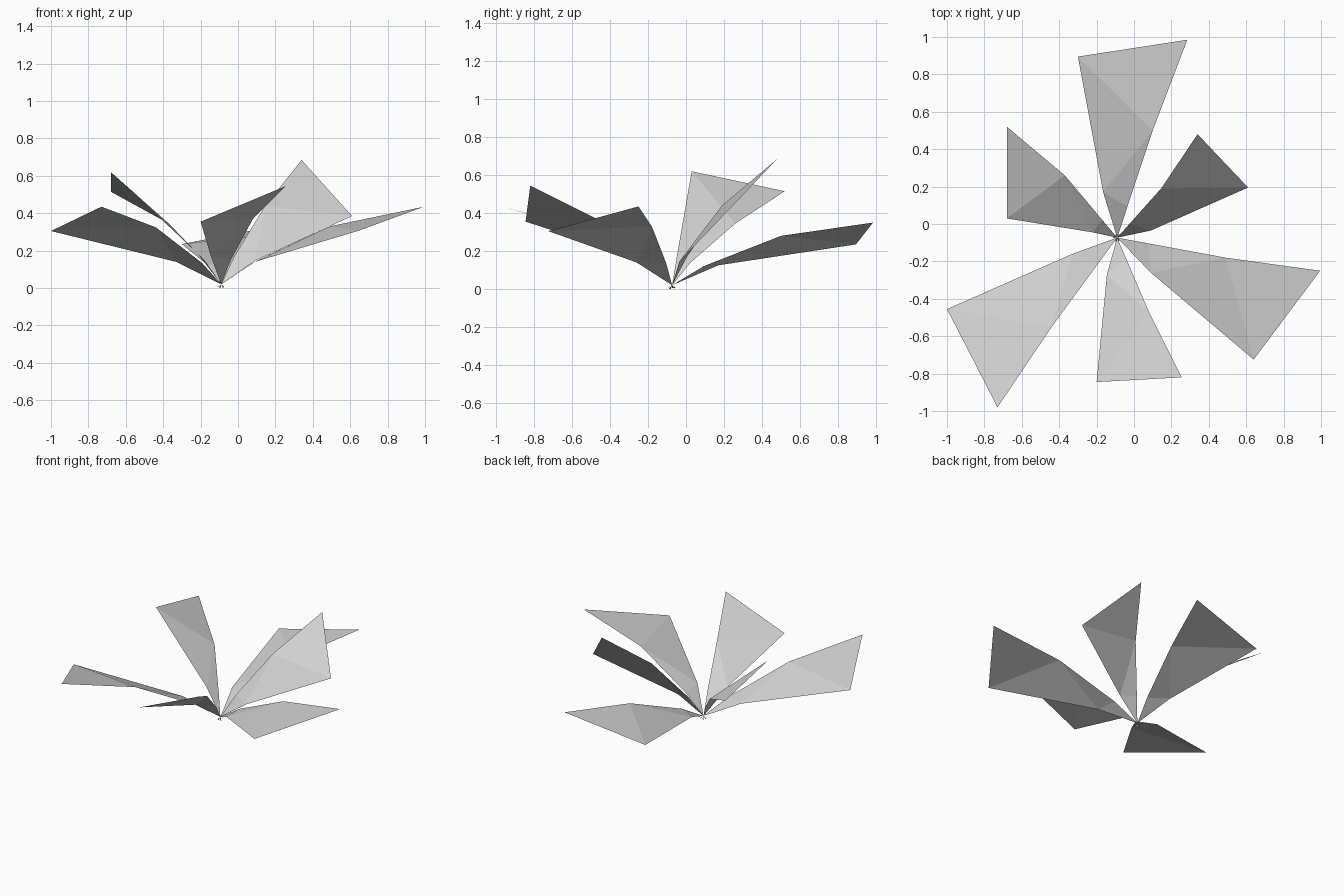
import bpy
import bmesh
from mathutils import Vector

# Remove the default object if present
default_cube = bpy.data.objects.get("Cube")
if default_cube:
    bpy.data.objects.remove(default_cube, do_unlink=True)

# Single flat material for every leaf
GREY = (0.64, 0.64, 0.64, 1.0)
leaf_grey = bpy.data.materials.new("leaf_grey")
leaf_grey.use_nodes = True
leaf_grey.diffuse_color = GREY
shader = next(n for n in leaf_grey.node_tree.nodes if n.type == 'BSDF_PRINCIPLED')
shader.inputs["Base Color"].default_value = GREY
shader.inputs["Roughness"].default_value = 0.8

# Common root where all the leaves meet
ROOT = Vector((-0.09, -0.073, 0.02))
UP = Vector((0, 0, 1))


def make_leaf(name, short_mid, long_mid, short_tip, long_tip):
    """Fold a leaf as a zigzag strip of triangles fanning out from the root."""
    short_mid, long_mid, short_tip, long_tip = (
        Vector(p) for p in (short_mid, long_mid, short_tip, long_tip))

    # The long edge curves upward close to the root
    long_near = ROOT.lerp(long_mid, 0.29) + UP * 0.025

    # Tiny stub of the leaf that passes through the root
    outward = (long_near - ROOT).normalized()
    sideways = outward.cross(UP).normalized() * 0.005
    stub = ROOT - outward * 0.025

    bm = bmesh.new()
    strip = [bm.verts.new(p) for p in (
        stub - sideways, stub + sideways, ROOT, long_near,
        short_mid, long_mid, short_tip, long_tip)]
    tail_a, tail_b, root, near, mid_s, mid_l, tip_s, tip_l = strip
    for corners in ((tail_a, tail_b, root),
                    (root, near, mid_s),
                    (near, mid_l, mid_s),
                    (mid_s, mid_l, tip_s),
                    (mid_l, tip_l, tip_s)):
        face = bm.faces.new(corners)
        face.normal_update()
        if face.normal.z < 0:
            face.normal_flip()

    mesh = bpy.data.meshes.new(name)
    bm.to_mesh(mesh)
    bm.free()
    mesh.materials.append(leaf_grey)
    leaf = bpy.data.objects.new(name, mesh)
    bpy.context.scene.collection.objects.link(leaf)
    return leaf


# Six leaves around the root: short middle, long middle, short tip, long tip
make_leaf("front_leaf",
          short_mid=(-0.145, -0.27, 0.17), long_mid=(0.08, -0.47, 0.37),
          short_tip=(-0.2, -0.845, 0.355), long_tip=(0.255, -0.82, 0.545))
make_leaf("front_left_leaf",
          short_mid=(0.09, -0.26, 0.14), long_mid=(0.49, -0.18, 0.33),
          short_tip=(0.64, -0.725, 0.305), long_tip=(0.995, -0.25, 0.435))
make_leaf("back_left_leaf",
          short_mid=(0.09, -0.035, 0.145), long_mid=(0.145, 0.19, 0.44),
          short_tip=(0.61, 0.195, 0.385), long_tip=(0.34, 0.48, 0.685))
make_leaf("back_leaf",
          short_mid=(-0.165, 0.17, 0.125), long_mid=(0.1, 0.5, 0.28),
          short_tip=(-0.3, 0.895, 0.235), long_tip=(0.285, 0.985, 0.35))
make_leaf("back_right_leaf",
          short_mid=(-0.22, -0.045, 0.19), long_mid=(-0.37, 0.26, 0.345),
          short_tip=(-0.68, 0.03, 0.62), long_tip=(-0.68, 0.52, 0.515))
make_leaf("front_right_leaf",
          short_mid=(-0.33, -0.16, 0.14), long_mid=(-0.44, -0.55, 0.325),
          short_tip=(-1.0, -0.455, 0.305), long_tip=(-0.73, -0.98, 0.435))
